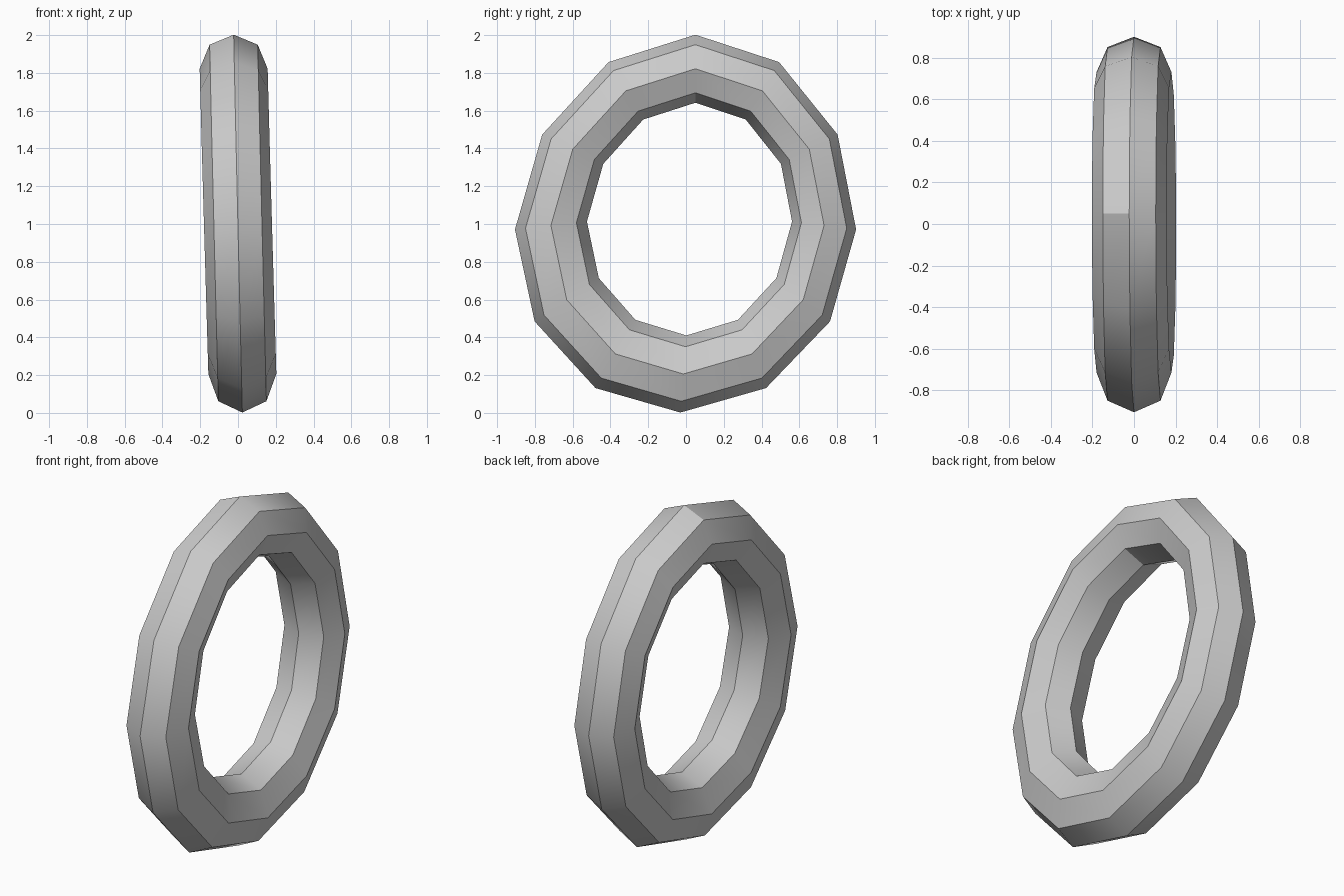
import bpy, bmesh, math

if "Cube" in bpy.data.objects:
    bpy.data.objects.remove(bpy.data.objects["Cube"])

SEGMENTS, SIDES = 12, 8
HALF_WIDTH = 0.18


def ring_point(theta, phi):
    """Point on a slightly leaning, uneven ring; theta runs round it, phi round the tube."""
    c, s = math.cos(theta), math.sin(theta)
    r = math.cos(phi)                      # +1 on the outside, -1 on the inside
    x = HALF_WIDTH * math.sin(phi) - 0.023 * c
    y = (0.723 + 0.18 * r) * s
    y += 0.008 + 0.032 * c + 0.010 * c * c             # lean of the tube centre
    y += r * (-0.0105 + 0.008 * c + 0.0025 * c * c)    # tilt of the tube section
    z = 0.992 + 0.022 * c * c + 0.793 * c + 0.015 * c ** 3
    z += r * (-0.021 + 0.009 * c * c + 0.192 * c)
    return x, y, z


# Ring: an octagonal tube swept round twelve segments
bm = bmesh.new()
grid = [[bm.verts.new(ring_point(math.tau * i / SEGMENTS, math.tau * j / SIDES))
         for j in range(SIDES)] for i in range(SEGMENTS)]
for i in range(SEGMENTS):
    a, b = grid[i], grid[(i + 1) % SEGMENTS]
    for j in range(SIDES):
        k = (j + 1) % SIDES
        bm.faces.new((a[j], a[k], b[k], b[j]))
bmesh.ops.recalc_face_normals(bm, faces=bm.faces)

mesh = bpy.data.meshes.new("ring")
bm.to_mesh(mesh)
bm.free()
ring = bpy.data.objects.new("ring", mesh)
bpy.context.collection.objects.link(ring)

# Smooth round the ring, sharp along the tube facets
bpy.context.view_layer.objects.active = ring
ring.select_set(True)
bpy.ops.object.shade_smooth_by_angle(angle=math.radians(33))
